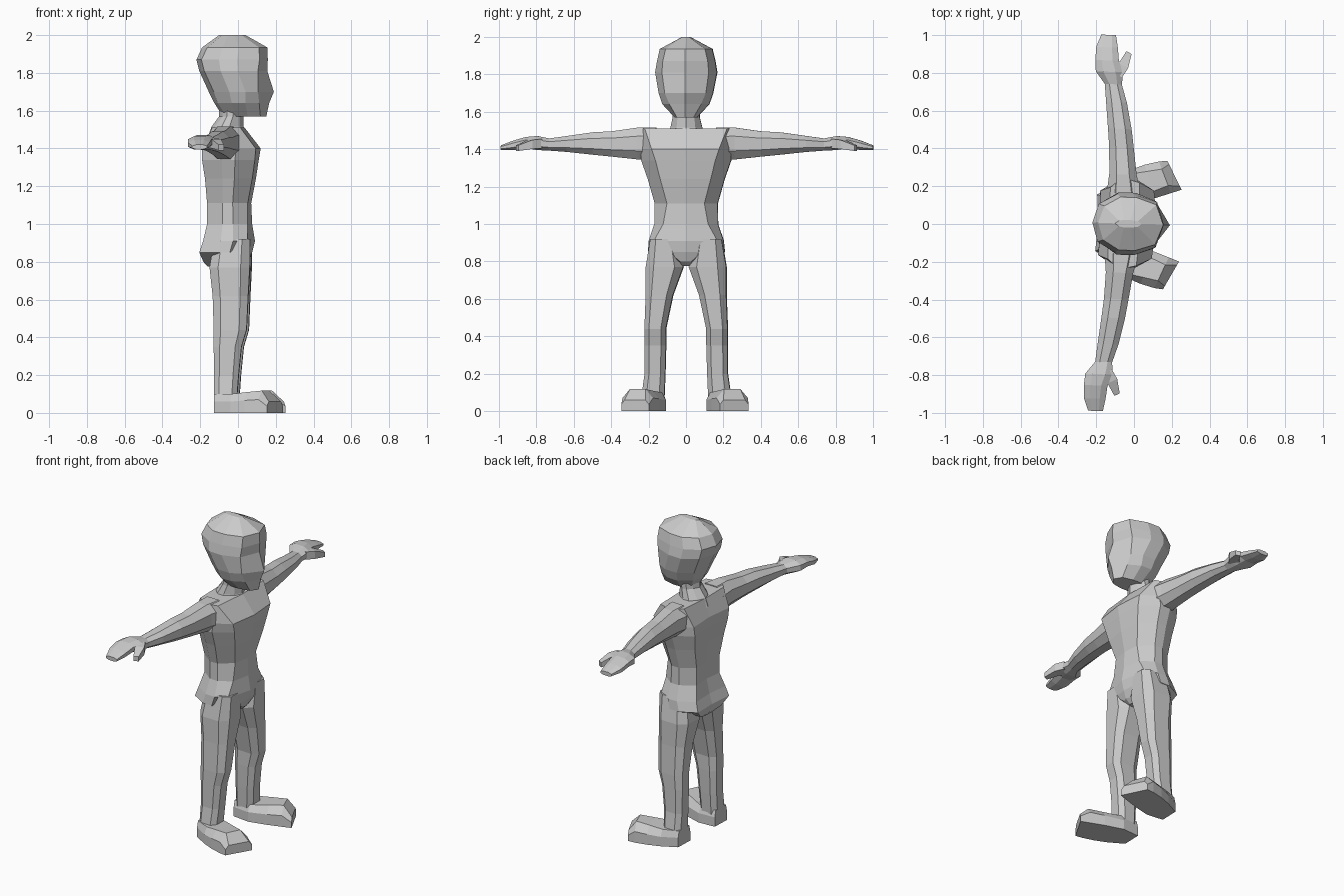
import bpy, bmesh, math

TURN = math.radians(-2)  # whole figure is turned slightly about z


def loft(name, rings, mirror=False):
    """Skin a row of equal-length point rings and cap both ends."""
    bm = bmesh.new()
    rows = [[bm.verts.new(p) for p in ring] for ring in rings]
    n = len(rows[0])
    for a, b in zip(rows, rows[1:]):
        for i in range(n):
            j = (i + 1) % n
            bm.faces.new((a[i], a[j], b[j], b[i]))
    bm.faces.new(rows[0])
    bm.faces.new(rows[-1])
    bmesh.ops.recalc_face_normals(bm, faces=bm.faces)
    me = bpy.data.meshes.new(name)
    bm.to_mesh(me)
    bm.free()
    ob = bpy.data.objects.new(name, me)
    bpy.context.collection.objects.link(ob)
    ob.rotation_euler.z = TURN
    if mirror:
        m = ob.modifiers.new("mirror", 'MIRROR')
        m.use_axis = (False, True, False)
    return ob


def body_ring(z, xf, xb, w, wf, wb, df, db):
    """Symmetric level ring: front/back points, corners set back by df/db, sides."""
    d = xf - xb
    half = [(xf - df, wf), (xb + .58 * d, w), (xb + .33 * d, w), (xb + db, wb)]
    pts = [(xf, 0)] + half + [(xb, 0)] + [(x, -y) for x, y in reversed(half)]
    return [(x, y, z) for x, y in pts]


def chamfered(u0, u1, v0, v1, c):
    """Eight-sided box outline with corners cut by the fraction c."""
    a, b = (u1 - u0) * c, (v1 - v0) * c
    return [(u0 + a, v0), (u1 - a, v0), (u1, v0 + b), (u1, v1 - b),
            (u1 - a, v1), (u0 + a, v1), (u0, v1 - b), (u0, v0 + b)]


# head: z, front, back, half width, face half width, back half width, setbacks
loft("head", [body_ring(*r) for r in [
    (1.57, .15, -.08, .06, .045, .04, .03, .02),
    (1.64, .165, -.125, .125, .085, .07, .05, .02),
    (1.70, .19, -.155, .145, .11, .09, .08, .03),
    (1.81, .155, -.205, .165, .125, .105, .045, .03),
    (1.87, .158, -.22, .155, .12, .10, .04, .03),
    (1.935, .155, -.19, .14, .105, .09, .04, .03),
    (2.0, .04, -.10, .02, .015, .015, .02, .02)]])

# neck
loft("neck", [body_ring(*r) for r in [
    (1.46, .06, -.16, .10, .06, .06, .03, .03),
    (1.515, .03, -.14, .085, .05, .05, .02, .02),
    (1.57, .03, -.10, .072, .045, .04, .02, .02),
    (1.63, .05, -.10, .07, .045, .04, .02, .02)]])

# torso and pelvis
loft("torso", [body_ring(*r) for r in [
    (0.775, .03, -.16, .035, .02, .03, .01, .0),
    (0.80, .06, -.18, .10, .03, .10, .01, .0),
    (0.85, .075, -.19, .205, .09, .15, .01, -.01),
    (0.91, .09, -.17, .20, .17, .14, .035, -.01),
    (1.00, .075, -.15, .17, .12, .11, .02, -.01),
    (1.11, .07, -.15, .168, .10, .11, .015, -.01),
    (1.24, .095, -.16, .205, .135, .14, .015, -.01),
    (1.34, .11, -.17, .24, .16, .16, .015, -.015),
    (1.40, .12, -.17, .24, .18, .17, .02, -.015),
    (1.51, .035, -.14, .235, .22, .19, .015, .01)]])

# arms with hands: y, x range, z range
loft("arms", [[(u, y, v) for u, v in chamfered(x0, x1, z0, z1, .27)]
              for y, x0, x1, z0, z1 in [
    (.16, -.15, .03, 1.34, 1.515),
    (.26, -.14, .005, 1.345, 1.515),
    (.40, -.145, -.015, 1.36, 1.495),
    (.50, -.155, -.03, 1.37, 1.49),
    (.64, -.17, -.06, 1.385, 1.47),
    (.735, -.18, -.09, 1.392, 1.457),
    (.80, -.23, -.085, 1.395, 1.47),
    (.86, -.235, -.11, 1.405, 1.465),
    (.93, -.232, -.118, 1.395, 1.445),
    (.995, -.208, -.13, 1.395, 1.42)]], True)

# thumbs
loft("thumbs", [[(cx - h, y + h * .5, z - t), (cx + h, y - h * .5, z - t),
                 (cx + h, y - h * .5, z + t), (cx - h, y + h * .5, z + t)]
                for cx, y, z, h, t in [
    (-.125, .79, 1.43, .035, .025),
    (-.085, .835, 1.425, .025, .024),
    (-.058, .905, 1.405, .014, .015)]], True)

# legs: z, x range, y range
loft("legs", [[(u, v, z) for u, v in chamfered(x0, x1, y0, y1, .22)]
              for z, x0, x1, y0, y1 in [
    (.92, -.12, .07, .05, .19),
    (.77, -.145, .068, .015, .215),
    (.62, -.128, .06, .07, .215),
    (.44, -.122, .052, .108, .222),
    (.35, -.122, .025, .108, .222),
    (.20, -.12, .01, .112, .222),
    (.06, -.12, .0, .118, .242)]], True)

# feet: inner x, y, outer x, y, height, taper of the top
feet = []
for xi, yi, xo, yo, h, t in [
        (-.12, .118, -.12, .235, .10, .08),
        (-.01, .108, -.03, .285, .10, .12),
        (.105, .14, .045, .315, .11, .20),
        (.19, .17, .12, .335, .118, .24),
        (.245, .19, .165, .34, .06, .12)]:
    def across(f, z):
        return (xi + (xo - xi) * f, yi + (yo - yi) * f, z)
    feet.append([across(0, 0), across(1, 0), across(1, h * .6),
                 across(1 - t, h), across(t, h), across(0, h * .6)])
loft("feet", feet, True)
